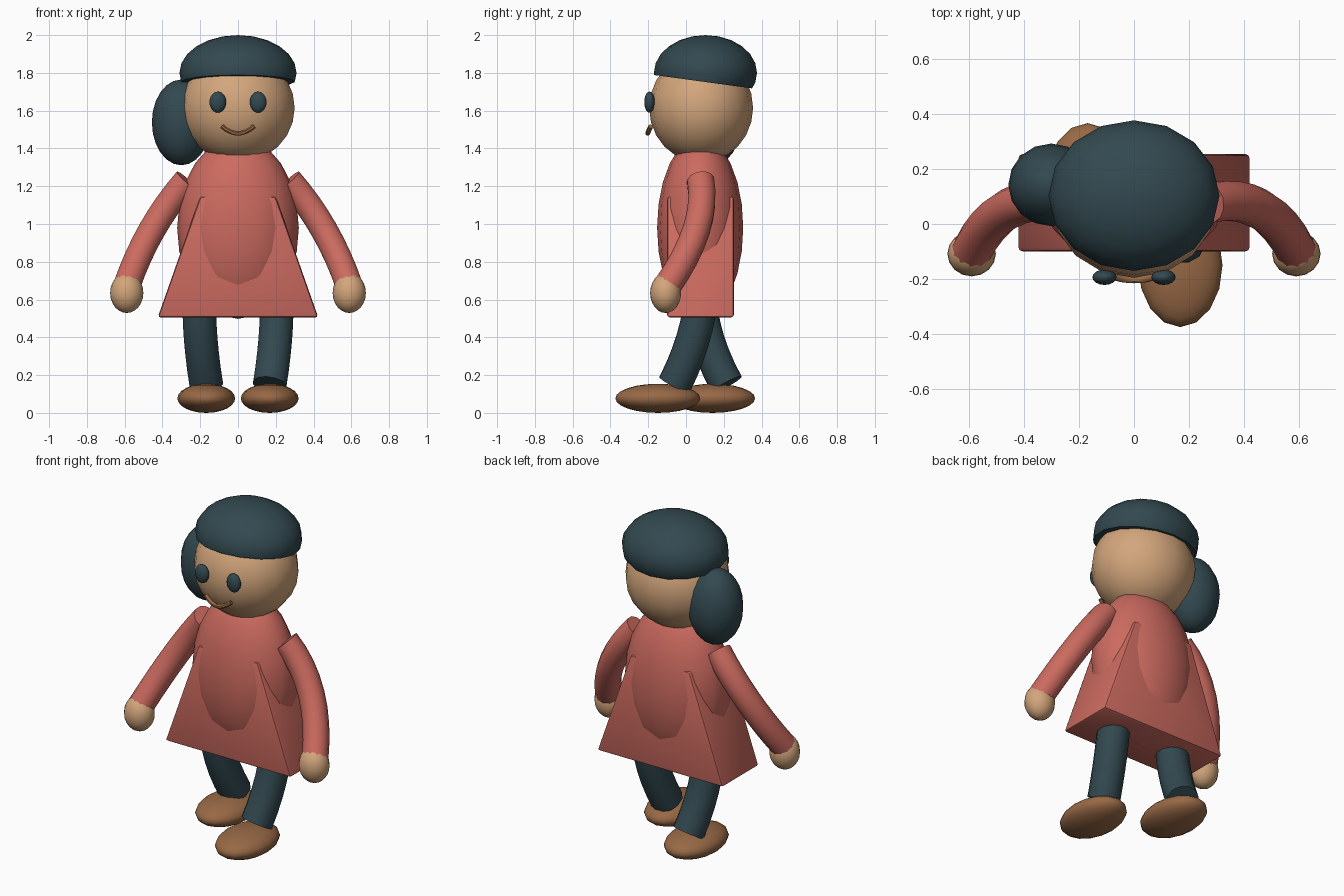
import bpy, bmesh, math
from mathutils import Vector

if "Cube" in bpy.data.objects:
    bpy.data.objects.remove(bpy.data.objects["Cube"])


def colour(name, r, g, b):
    m = bpy.data.materials.new(name)
    m.diffuse_color = (r, g, b, 1)
    m.use_nodes = True
    m.node_tree.nodes["Principled BSDF"].inputs["Base Color"].default_value = m.diffuse_color
    return m


TEAL = colour("dark teal", 0.032, 0.066, 0.08)
SKIN = colour("tan skin", 0.65, 0.38, 0.2)
CORAL = colour("coral cloth", 0.6, 0.145, 0.115)
BROWN = colour("brown leather", 0.31, 0.14, 0.06)


def finish(name, bm, mat, angle=180):
    """Turn a bmesh into a smooth-shaded object of one colour."""
    bmesh.ops.recalc_face_normals(bm, faces=bm.faces)
    me = bpy.data.meshes.new(name)
    bm.to_mesh(me)
    bm.free()
    me.materials.append(mat)
    ob = bpy.data.objects.new(name, me)
    bpy.context.collection.objects.link(ob)
    bpy.ops.object.select_all(action='DESELECT')
    ob.select_set(True)
    bpy.context.view_layer.objects.active = ob
    bpy.ops.object.shade_smooth_by_angle(angle=math.radians(angle))
    return ob


def ball_mesh(centre, radii, segs=16, rings=12):
    bm = bmesh.new()
    bmesh.ops.create_uvsphere(bm, u_segments=segs, v_segments=rings, radius=1)
    bmesh.ops.scale(bm, vec=radii, verts=bm.verts)
    bmesh.ops.translate(bm, vec=centre, verts=bm.verts)
    return bm


def ball(name, centre, radii, mat):
    return finish(name, ball_mesh(centre, radii), mat)


def tube(name, points, radius, mat, sides=12, steps=8):
    """Round limb along a quadratic curve through three points, flat ends."""
    a, m, b = (Vector(p) for p in points)
    c = 2 * m - (a + b) / 2
    bm = bmesh.new()
    rings = []
    for i in range(steps + 1):
        t = i / steps
        p = a * (1 - t) ** 2 + c * 2 * t * (1 - t) + b * t * t
        d = ((c - a) * (1 - t) + (b - c) * t).normalized()
        u = d.cross(Vector((0, 1, 0))).normalized()
        v = d.cross(u)
        ring = []
        for k in range(sides):
            w = 2 * math.pi * (k + 0.5) / sides
            ring.append(bm.verts.new(p + radius * (u * math.cos(w) + v * math.sin(w))))
        rings.append(ring)
    for r0, r1 in zip(rings, rings[1:]):
        for k in range(sides):
            n = (k + 1) % sides
            bm.faces.new((r0[k], r0[n], r1[n], r1[k]))
    bm.faces.new(rings[0])
    bm.faces.new(rings[-1])
    return finish(name, bm, mat, 45)


# Head and torso
ball("head", (0, 0.08, 1.615), (0.3, 0.275, 0.29), SKIN)
ball("torso", (0, 0.075, 0.98), (0.322, 0.228, 0.482), CORAL)

# Hair cap, cut by a plane that slopes down to the back
bm = ball_mesh((0, 0.103, 1.8), (0.31, 0.273, 0.2))
cut = bmesh.ops.bisect_plane(bm, geom=bm.verts[:] + bm.edges[:] + bm.faces[:],
                             plane_co=(0, 0.1, 1.752), plane_no=(0, 0.136, 1),
                             clear_inner=True)
bmesh.ops.holes_fill(bm, edges=[e for e in bm.edges if e.is_boundary])
finish("hair_cap", bm, TEAL, 50)
ball("side_bun", (-0.3, 0.142, 1.538), (0.156, 0.15, 0.227), TEAL)

# Smile
tube("mouth", ((-0.085, -0.187, 1.517), (0, -0.203, 1.48), (0.085, -0.187, 1.517)),
     0.013, BROWN, sides=8)

# Flared skirt: a box narrowed at the top with softened edges
bm = bmesh.new()
bmesh.ops.create_cube(bm, size=1)
for v in bm.verts:
    top = v.co.z > 0
    v.co = Vector((math.copysign(0.2 if top else 0.425, v.co.x),
                   0.077 + math.copysign(0.177, v.co.y),
                   1.145 if top else 0.505))
bmesh.ops.bevel(bm, geom=bm.edges[:], offset=0.016, segments=2,
                profile=0.5, affect='EDGES')
finish("skirt", bm, CORAL, 35)

# Paired parts; the legs stride, with the x > 0 foot forward
for s, side in ((1, "left"), (-1, "right")):
    ball(side + "_eye", (s * 0.107, -0.193, 1.645), (0.044, 0.028, 0.056), TEAL)
    tube(side + "_arm", ((s * 0.27, 0.077, 1.23), (s * 0.455, 0.055, 0.97),
                         (s * 0.59, -0.1, 0.67)), 0.074, CORAL)
    ball(side + "_hand", (s * 0.589, -0.108, 0.635), (0.088, 0.082, 0.106), SKIN)
    ankle, knee = (-0.06, 0.055) if s > 0 else (0.215, 0.095)
    tube(side + "_leg", ((s * 0.2, 0.08, 0.75), (s * 0.202, knee, 0.46),
                         (s * 0.168, ankle, 0.15)), 0.092, TEAL)
    foot_y = -0.149 if s > 0 else 0.141
    ball(side + "_shoe", (s * 0.168, foot_y, 0.077), (0.153, 0.225, 0.077), BROWN)
